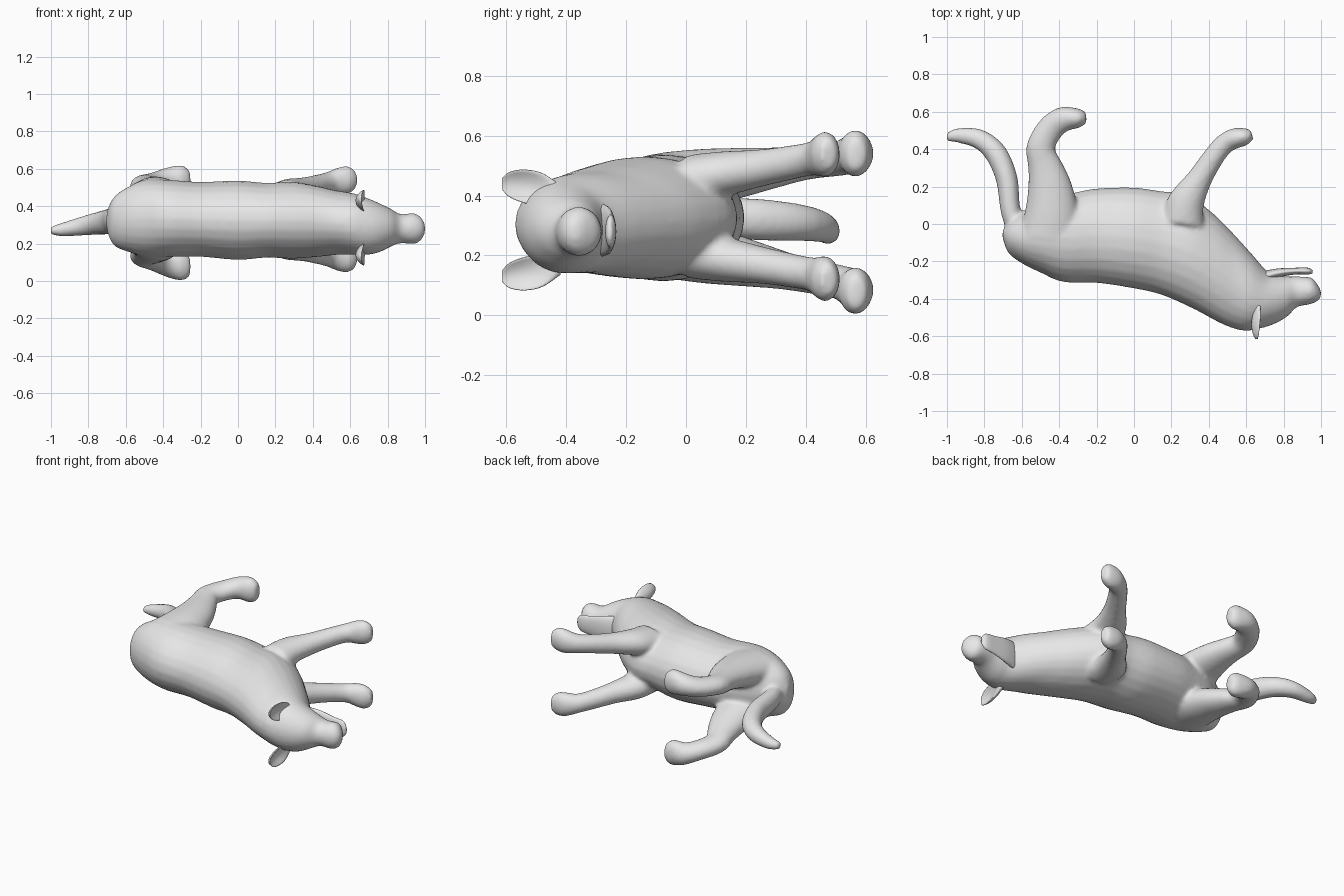
import bpy, bmesh, math
from mathutils import Vector

cube = bpy.data.objects.get("Cube")
if cube:
    bpy.data.objects.remove(cube, do_unlink=True)

GREY = (0.8, 0.8, 0.8, 1)
coat = bpy.data.materials.new("plain_grey")
coat.use_nodes = True
coat.diffuse_color = GREY
coat.node_tree.nodes["Principled BSDF"].inputs["Base Color"].default_value = GREY


def smooth_path(rows, steps=4):
    """Catmull-Rom interpolation of whole station rows."""
    rows = [Vector(r) for r in rows]
    out = []
    for i in range(len(rows) - 1):
        a, b, c, d = (rows[max(i - 1, 0)], rows[i], rows[i + 1],
                      rows[min(i + 2, len(rows) - 1)])
        for k in range(steps):
            t = k / steps
            out.append(b + (c - a) * (t / 2) + (2 * a - 5 * b + 4 * c - d) * (t * t / 2)
                       + (3 * b - a - 3 * c + d) * (t ** 3 / 2))
    return out + [rows[-1]]


def skin(bm, rings):
    """Bridge rings of points and close both ends."""
    loops = [[bm.verts.new(p) for p in ring] for ring in rings]
    n = len(loops[0])
    for a, b in zip(loops, loops[1:]):
        for i in range(n):
            bm.faces.new((a[i], a[(i + 1) % n], b[(i + 1) % n], b[i]))
    bm.faces.new(loops[0][::-1])
    bm.faces.new(loops[-1])


def loft(bm, rows, sides=24):
    """Rows: back x, back y, belly x, belly y, middle z, half width."""
    rings = []
    for ax, ay, bx, by, z, w in smooth_path(rows):
        mid = Vector(((ax + bx) / 2, (ay + by) / 2, z))
        half = Vector(((bx - ax) / 2, (by - ay) / 2, 0))
        angles = [math.tau * i / sides for i in range(sides)]
        rings.append([mid + half * math.cos(t) + Vector((0, 0, w * math.sin(t)))
                      for t in angles])
    skin(bm, rings)


def tube(bm, path):
    """Path: x, y, z, in-plane radius, half width; rings square to the path."""
    rows = []
    for i, (x, y, z, r, w) in enumerate(path):
        p, q = path[max(i - 1, 0)], path[min(i + 1, len(path) - 1)]
        d = Vector((q[0] - p[0], q[1] - p[1])).normalized()
        rows.append((x + d.y * r, y - d.x * r, x - d.y * r, y + d.x * r, z, w))
    loft(bm, rows)


def leg_pair(bm, path, mid_start, mid_end):
    """Path: x, y, sideways offset, radius, half width; built on both sides."""
    last = len(path) - 1
    for side in (1, -1):
        tube(bm, [(x, y, mid_start + (mid_end - mid_start) * i / last + side * off, r, w)
                  for i, (x, y, off, r, w) in enumerate(path)])


def finish(bm, name):
    bmesh.ops.recalc_face_normals(bm, faces=bm.faces)
    mesh = bpy.data.meshes.new(name)
    bm.to_mesh(mesh)
    bm.free()
    mesh.materials.append(coat)
    mesh.shade_smooth()
    ob = bpy.data.objects.new(name, mesh)
    bpy.context.collection.objects.link(ob)
    return ob


# Torso, neck, skull and muzzle in one sweep
bm = bmesh.new()
loft(bm, [
    (-0.705, -0.06, -0.70, -0.03, 0.32, 0.05),
    (-0.675, -0.15, -0.65, 0.03, 0.32, 0.13),
    (-0.60, -0.21, -0.57, 0.08, 0.33, 0.175),
    (-0.50, -0.26, -0.47, 0.13, 0.335, 0.205),
    (-0.38, -0.31, -0.33, 0.165, 0.335, 0.205),
    (-0.20, -0.315, -0.20, 0.19, 0.33, 0.20),
    (0.00, -0.345, 0.00, 0.195, 0.325, 0.212),
    (0.15, -0.38, 0.15, 0.175, 0.325, 0.20),
    (0.32, -0.455, 0.28, 0.16, 0.325, 0.205),
    (0.45, -0.525, 0.42, 0.06, 0.318, 0.188),
    (0.53, -0.558, 0.53, -0.05, 0.312, 0.172),
    (0.60, -0.572, 0.63, -0.16, 0.305, 0.165),
    (0.67, -0.56, 0.71, -0.25, 0.292, 0.152),
    (0.75, -0.535, 0.76, -0.27, 0.285, 0.132),
    (0.82, -0.495, 0.82, -0.28, 0.285, 0.10),
    (0.87, -0.445, 0.87, -0.28, 0.28, 0.078),
    (0.94, -0.43, 0.945, -0.285, 0.28, 0.083),
    (0.985, -0.41, 0.975, -0.315, 0.28, 0.06),
    (1.003, -0.38, 0.995, -0.345, 0.28, 0.025)])

# Front legs, reaching forward
leg_pair(bm, [
    (0.26, 0.00, 0.11, 0.12, 0.095),
    (0.28, 0.12, 0.14, 0.098, 0.078),
    (0.35, 0.24, 0.16, 0.068, 0.064),
    (0.42, 0.35, 0.18, 0.058, 0.058),
    (0.48, 0.425, 0.195, 0.055, 0.058),
    (0.54, 0.458, 0.205, 0.055, 0.074),
    (0.595, 0.468, 0.21, 0.047, 0.072),
    (0.63, 0.48, 0.21, 0.028, 0.045)], 0.33, 0.33)

# Hind legs with thigh, hock and paw
leg_pair(bm, [
    (-0.45, -0.08, 0.10, 0.17, 0.11),
    (-0.44, 0.06, 0.125, 0.145, 0.10),
    (-0.45, 0.20, 0.15, 0.118, 0.082),
    (-0.475, 0.31, 0.17, 0.092, 0.067),
    (-0.498, 0.41, 0.19, 0.078, 0.058),
    (-0.45, 0.505, 0.205, 0.072, 0.058),
    (-0.38, 0.56, 0.225, 0.067, 0.068),
    (-0.30, 0.566, 0.23, 0.053, 0.079),
    (-0.255, 0.568, 0.23, 0.03, 0.05)], 0.335, 0.307)

# Tail
tube(bm, [
    (-0.62, -0.06, 0.33, 0.05, 0.06),
    (-0.66, 0.07, 0.33, 0.053, 0.065),
    (-0.68, 0.24, 0.32, 0.058, 0.07),
    (-0.74, 0.38, 0.31, 0.06, 0.062),
    (-0.83, 0.455, 0.295, 0.053, 0.052),
    (-0.94, 0.474, 0.275, 0.04, 0.037),
    (-1.003, 0.465, 0.27, 0.022, 0.022)])

# Blend these volumes into one soft skin
body = finish(bm, "body")
remesh = body.modifiers.new("blend", "REMESH")
remesh.mode = "VOXEL"
remesh.voxel_size = 0.012
remesh.use_smooth_shade = True
soften = body.modifiers.new("soften", "SMOOTH")
soften.factor = 0.5
soften.iterations = 8

# Lower jaw, slightly open
bm = bmesh.new()
tube(bm, [
    (0.68, -0.285, 0.285, 0.03, 0.09),
    (0.77, -0.262, 0.283, 0.024, 0.08),
    (0.86, -0.252, 0.28, 0.018, 0.062),
    (0.93, -0.252, 0.28, 0.018, 0.052),
    (0.955, -0.256, 0.28, 0.008, 0.025)])
finish(bm, "lower_jaw")

# Cupped ears: rows of y, x, sideways offset, half width, thickness, cup depth
EAR = [(-0.42, 0.665, 0.115, 0.035, 0.022, 0.00),
       (-0.48, 0.65, 0.135, 0.055, 0.016, 0.025),
       (-0.54, 0.64, 0.146, 0.056, 0.012, 0.032),
       (-0.59, 0.645, 0.152, 0.042, 0.009, 0.022),
       (-0.615, 0.655, 0.154, 0.018, 0.006, 0.005)]
for name, side in (("left_ear", 1), ("right_ear", -1)):
    bm = bmesh.new()
    rings = []
    for y, x, off, w, thick, cup in smooth_path(EAR):
        angles = [math.tau * i / 20 for i in range(20)]
        rings.append([(x + thick * math.sin(t) + cup * math.cos(t) ** 2, y,
                       0.285 + side * (off + w * math.cos(t))) for t in angles])
    skin(bm, rings)
    finish(bm, name)
